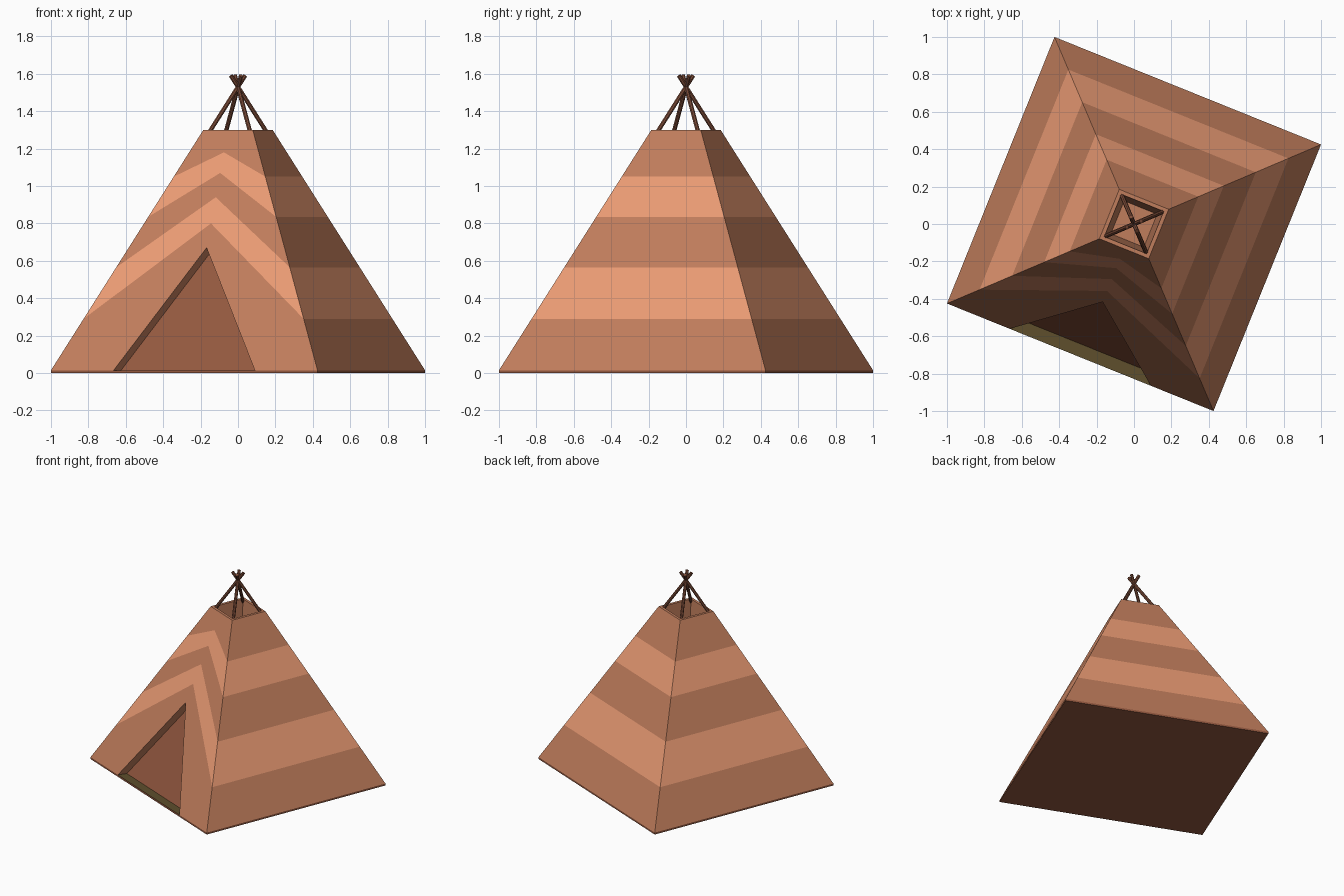
import bpy, bmesh, math
from mathutils import Vector, Matrix

if "Cube" in bpy.data.objects:
    bpy.data.objects.remove(bpy.data.objects["Cube"])

HALF, Z0, Z1 = 0.7683, 0.015, 1.30      # base half side, cover bottom and top
TAPER = 0.634                           # shrink of the square per unit height
TURN = Matrix.Rotation(math.radians(-21.97), 4, 'Z')


def material(name, hex_code):
    def lin(c):
        c /= 255
        return c / 12.92 if c <= 0.04045 else ((c + 0.055) / 1.055) ** 2.4
    m = bpy.data.materials.new(name)
    m.diffuse_color = [lin(int(hex_code[i:i + 2], 16)) for i in (0, 2, 4)] + [1]
    m.use_nodes = True
    m.node_tree.nodes["Principled BSDF"].inputs["Base Color"].default_value = m.diffuse_color
    return m


DARK = material("tan cloth", "C07D5C")
LIGHT = material("light cloth", "EA9B74")
PANEL = material("door cloth", "93583F")
WOOD = material("wood", "7D4C38")
FLOOR = material("olive floor", "5E4E2C")


def half(z):
    return HALF * (1 - (z - Z0) * TAPER)


def front(u, z):
    """Point on the sloping front face."""
    return Vector((u, -half(z), z))


def build(name, faces, mats):
    """Make an object from (points, material index) faces."""
    bm = bmesh.new()
    for pts, mi in faces:
        f = bm.faces.new([bm.verts.new(p) for p in pts])
        f.material_index = mi
    bmesh.ops.remove_doubles(bm, verts=bm.verts, dist=1e-5)
    bm.transform(TURN)
    me = bpy.data.meshes.new(name)
    bm.to_mesh(me)
    bm.free()
    for m in mats:
        me.materials.append(m)
    ob = bpy.data.objects.new(name, me)
    bpy.context.collection.objects.link(ob)
    return ob


def mirrored(pts):
    return [Vector((-p.x, p.y, p.z)) for p in reversed(pts)]


edge_z = [Z0, 0.29, 0.565, 0.835, 1.05, Z1]      # stripe heights at the corners
peak_z = [0.67, 0.80, 0.94, 1.07, 1.18, Z1]      # chevron heights on the front
faces = []

# Straight stripes on the three plain sides
for side in (1, 2, 3):
    rot = Matrix.Rotation(side * math.pi / 2, 3, 'Z')
    for i, (a, b) in enumerate(zip(edge_z, edge_z[1:])):
        quad = [front(-half(a), a), front(half(a), a), front(half(b), b), front(-half(b), b)]
        faces.append(([rot @ p for p in quad], i % 2))

# Chevron stripes around the doorway on the front
DOOR = 0.407
apex = front(0, 0.67)
for i in range(5):
    a, b = edge_z[i], edge_z[i + 1]
    pts = [front(-half(a), a), front(0, peak_z[i]), front(0, peak_z[i + 1]), front(-half(b), b)]
    if i == 0:
        pts.insert(1, front(-DOOR, Z0))
    faces += [(pts, i % 2), (mirrored(pts), i % 2)]

# Doorway reveal, cut square to the sloping cloth
inward = Vector((0, 1, -HALF * TAPER)).normalized() * 0.06
inner_apex = apex + inward
inner_half = DOOR * (1 + inward.z / (0.67 - Z0))
inner_foot = Vector((-inner_half, -HALF + inward.y - inward.z * HALF * TAPER, Z0))
reveal = [front(-DOOR, Z0), inner_foot, inner_apex, apex]
faces += [(reveal, 0), (mirrored(reveal), 0)]


# Smoke hole: thin rim, tapered well and its floor
def ring(h, z):
    return [Vector((x * h, y * h, z)) for x, y in ((-1, -1), (1, -1), (1, 1), (-1, 1))]


loops = [ring(half(Z1), Z1), ring(0.122, Z1), ring(0.095, 1.0)]
for lo, hi in zip(loops, loops[1:]):
    for i in range(4):
        j = (i + 1) % 4
        faces.append(([lo[i], lo[j], hi[j], hi[i]], 0))
faces.append((loops[-1], 0))
build("tent_cover", faces, [DARK, LIGHT])

# Door panel
inner_right = Vector((-inner_foot.x, inner_foot.y, inner_foot.z))
build("door_panel", [([inner_foot, inner_right, inner_apex], 0)], [PANEL])

# Ground sheet with olive upper side
low, top = ring(HALF, 0), ring(HALF, Z0)
sheet = [(low[::-1], 0), (top, 1)]
for i in range(4):
    j = (i + 1) % 4
    sheet.append(([low[i], low[j], top[j], top[i]], 0))
build("ground_sheet", sheet, [PANEL, FLOOR])

# Four poles crossing above the smoke hole
cross = Vector((0, 0, 1.53))
for i in range(4):
    ang = math.radians(45 + 90 * i - 21.97)
    slope = HALF * math.sqrt(2) * TAPER
    d = Vector((math.cos(ang) * slope, math.sin(ang) * slope, -1))
    start, end = cross + d * 0.32, cross - d * 0.06
    bpy.ops.mesh.primitive_cylinder_add(vertices=8, radius=0.012, depth=(end - start).length,
                                        location=(start + end) / 2,
                                        rotation=(end - start).to_track_quat('Z', 'Y').to_euler())
    pole = bpy.context.object
    pole.name = f"pole_{i + 1}"
    pole.data.materials.append(WOOD)
